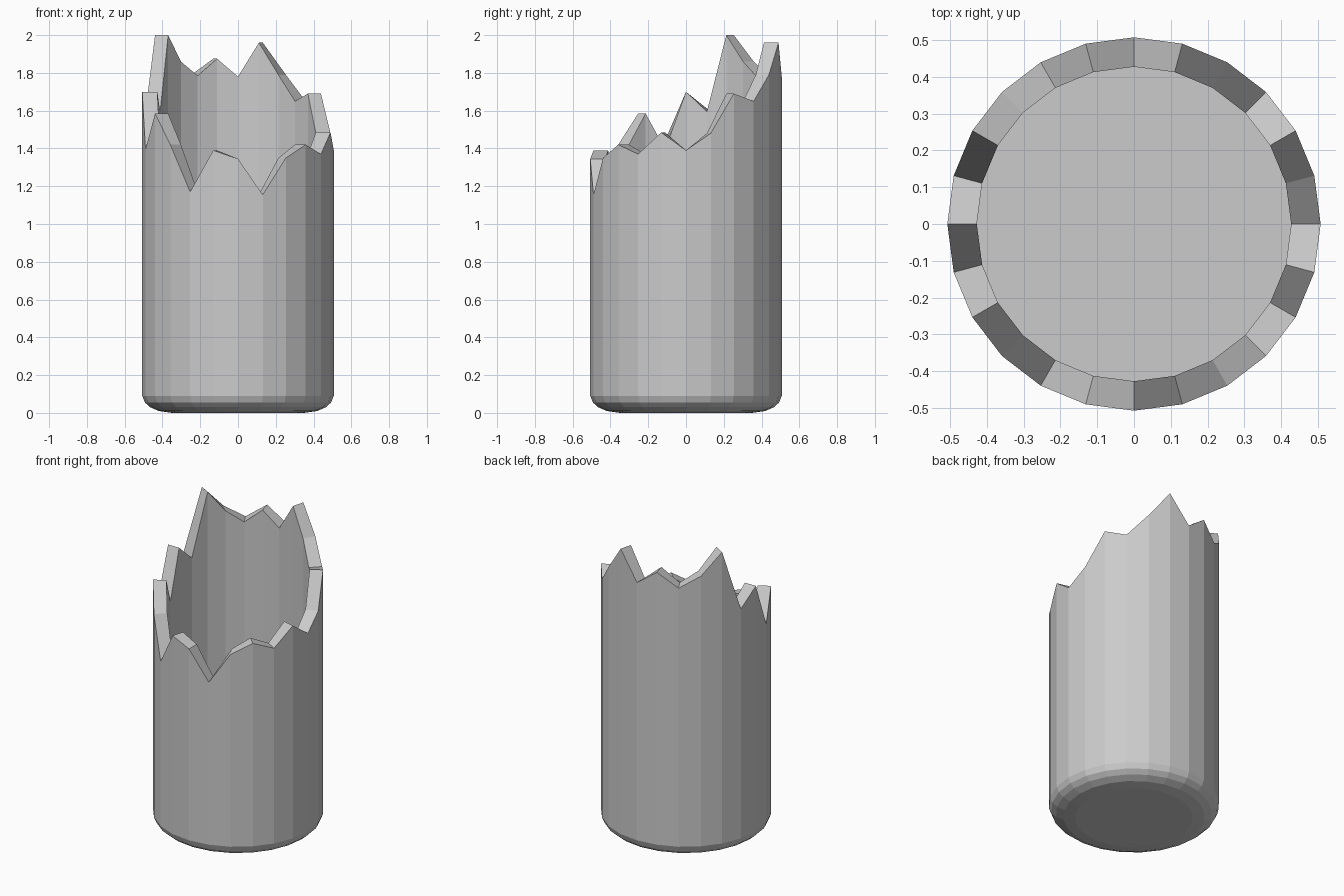
import bpy, bmesh
from math import cos, sin, pi

if "Cube" in bpy.data.objects:
    bpy.data.objects.remove(bpy.data.objects["Cube"])

SIDES = 24
R_OUT, R_IN, FLOOR = 0.507, 0.427, 0.085

# Broken rim heights, counter-clockwise from +x in 15 degree steps
RIM = [1.39, 1.48, 1.69, 1.65, 1.79, 1.96, 1.78, 1.875,
       1.785, 1.86, 2.0, 1.595, 1.70, 1.395, 1.585, 1.42,
       1.17, 1.39, 1.345, 1.155, 1.35, 1.42, 1.37, 1.485]

# Rounded foot profile (radius, z)
FOOT = [(0.35, 0.0), (0.42, 0.01), (0.465, 0.03), (0.493, 0.055), (R_OUT, 0.09)]

bm = bmesh.new()


def ring(radius, heights):
    return [bm.verts.new((radius * cos(2 * pi * i / SIDES),
                          radius * sin(2 * pi * i / SIDES), h))
            for i, h in enumerate(heights)]


# Foot, outer wall, jagged rim, inner wall
rings = [ring(r, [z] * SIDES) for r, z in FOOT]
rings += [ring(R_OUT, RIM), ring(R_IN, RIM), ring(R_IN, [FLOOR] * SIDES)]
for a, b in zip(rings, rings[1:]):
    for i in range(SIDES):
        j = (i + 1) % SIDES
        bm.faces.new((a[i], a[j], b[j], b[i]))

# Underside and inner floor
bm.faces.new(rings[0][::-1])
bm.faces.new(rings[-1])
bmesh.ops.recalc_face_normals(bm, faces=bm.faces)

mesh = bpy.data.meshes.new("broken_cup")
bm.to_mesh(mesh)
bm.free()
bpy.context.collection.objects.link(bpy.data.objects.new("broken_cup", mesh))
